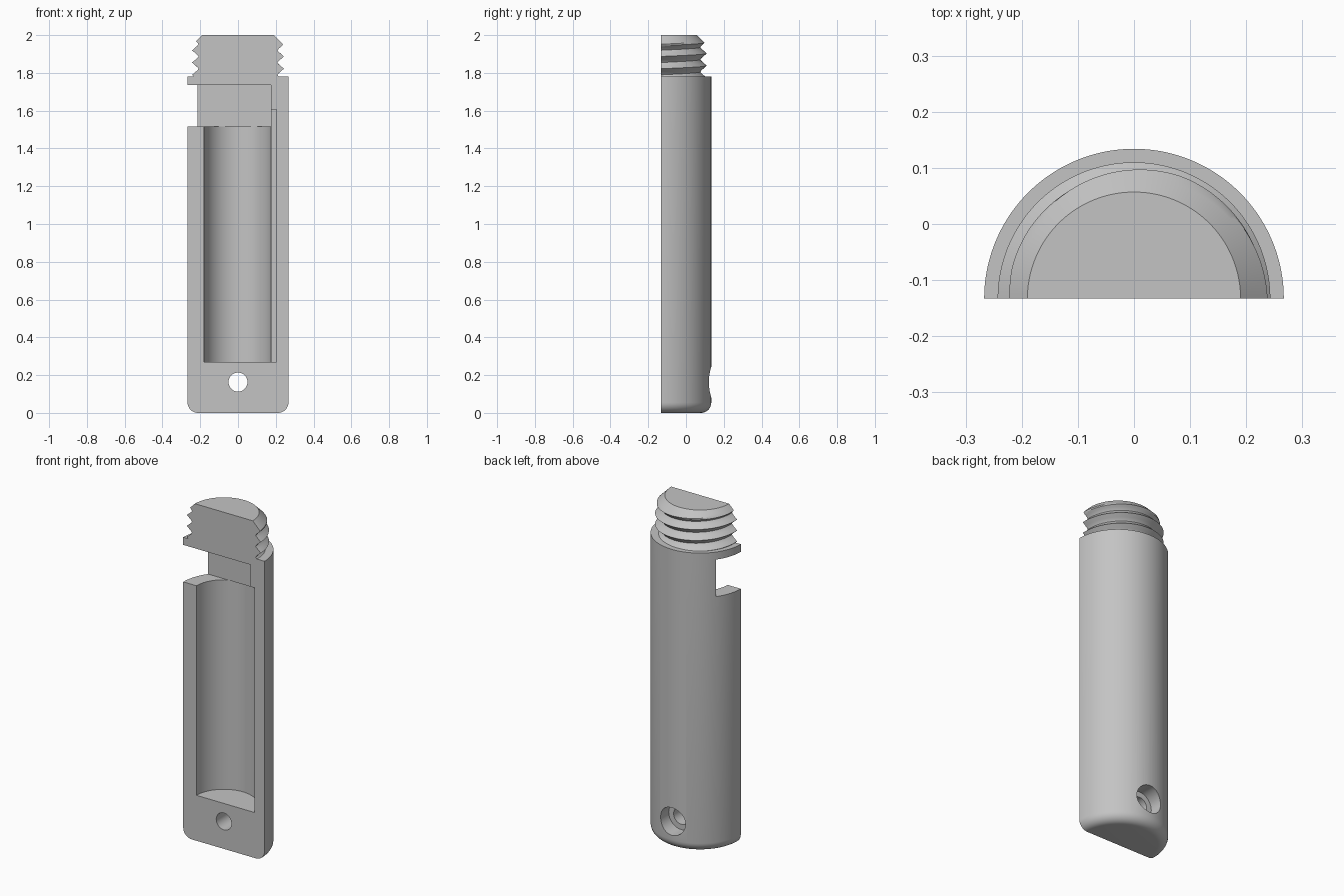
import bpy, bmesh, math
from mathutils import Matrix

cube = bpy.data.objects.get("Cube")
if cube:
    bpy.data.objects.remove(cube, do_unlink=True)

FRONT = -0.133      # plane of the flat split face
RADIUS = 0.267
STEPS = 72

grey = bpy.data.materials.new("plain_grey")
grey.use_nodes = True
grey.diffuse_color = (0.55, 0.55, 0.55, 1)
grey.node_tree.nodes["Principled BSDF"].inputs["Base Color"].default_value = (0.55, 0.55, 0.55, 1)


def finish(name, bm):
    bmesh.ops.remove_doubles(bm, verts=bm.verts, dist=1e-5)
    bmesh.ops.recalc_face_normals(bm, faces=bm.faces)
    mesh = bpy.data.meshes.new(name)
    bm.to_mesh(mesh)
    bm.free()
    mesh.materials.append(grey)
    obj = bpy.data.objects.new(name, mesh)
    bpy.context.collection.objects.link(obj)
    return obj


def half_turned(name, profile):
    """Sweep profile(angle) -> [(radius, z)] half way round, then close it."""
    bm = bmesh.new()
    cols = []
    for i in range(STEPS + 1):
        a = math.pi * i / STEPS
        cols.append([bm.verts.new((r * math.cos(a), FRONT + r * math.sin(a), z))
                     for r, z in profile(a)])
    for c, d in zip(cols, cols[1:]):
        for k in range(len(c) - 1):
            bm.faces.new((c[k], d[k], d[k + 1], c[k + 1]))
    bm.faces.new([c[0] for c in cols])
    bm.faces.new([c[-1] for c in cols])
    bm.faces.new(cols[0] + cols[-1][::-1])
    return finish(name, bm)


def box(name, x0, x1, y0, y1, z0, z1):
    bm = bmesh.new()
    bmesh.ops.create_cube(bm, size=1)
    bm.transform(Matrix.Translation(((x0 + x1) / 2, (y0 + y1) / 2, (z0 + z1) / 2))
                 @ Matrix.Diagonal((x1 - x0, y1 - y0, z1 - z0, 1)))
    return finish(name, bm)


def rod(name, radius, start, length, axis, sides=64):
    """Cylinder from start, running along +y or +z."""
    bm = bmesh.new()
    bmesh.ops.create_cone(bm, cap_ends=True, segments=sides, radius1=radius,
                          radius2=radius, depth=length)
    bm.transform(Matrix.Translation((0, 0, length / 2)))
    if axis == "y":
        bm.transform(Matrix.Rotation(-math.pi / 2, 4, "X"))
    bm.transform(Matrix.Translation(start))
    return finish(name, bm)


def cut(target, cutter):
    cutter.hide_render = True
    mod = target.modifiers.new("cut", "BOOLEAN")
    mod.operation = "DIFFERENCE"
    mod.solver = "EXACT"
    mod.object = cutter
    bpy.context.view_layer.objects.active = target
    bpy.ops.object.modifier_apply(modifier=mod.name)
    bpy.data.objects.remove(cutter, do_unlink=True)


# Half-round body with a rounded lower end
def body_profile(angle):
    f = 0.055
    arc = [math.pi / 2 * i / 8 for i in range(9)]
    return [(RADIUS - f + f * math.sin(t), f - f * math.cos(t)) for t in arc] + [(RADIUS, 1.78)]


body = half_turned("half_body", body_profile)

# Long round pocket, side notch and shallow wire channel
cut(body, rod("pocket_cutter", 0.18, (0, FRONT, 0.27), 1.245, "z", 96))
cut(body, box("notch_cutter", -0.4, 0.175, -0.3, FRONT + 0.158, 1.515, 1.735))
cut(body, box("channel_cutter", 0.1, 0.203, -0.3, FRONT + 0.04, 0.27, 1.605))

# Through hole with a wider recess at the back
cut(body, rod("hole_cutter", 0.05, (0, -0.3, 0.163), 0.6, "y"))
cut(body, rod("recess_cutter", 0.082, (0, 0.045, 0.163), 0.3, "y"))


# Helical screw thread with a chamfered top
def thread_profile(angle):
    pitch, crest, root = 0.065, 0.243, 0.209
    turn = angle / math.tau
    points = []
    for k in range(-30, 11):
        z = 1.952 + pitch * (k / 8 + turn)
        z = min(max(z, 1.78), 2.0)
        f = (z - 1.952) / pitch - turn
        away = 2 * abs(f - round(f))
        r = crest - (crest - root) * min(1, away * 1.1)
        points.append((min(r, 0.19 + (2 - z)), z))
    return points


thread = half_turned("screw_thread", thread_profile)

for obj in (body, thread):
    bpy.ops.object.select_all(action="DESELECT")
    obj.select_set(True)
    bpy.context.view_layer.objects.active = obj
    bpy.ops.object.shade_smooth_by_angle(angle=math.radians(25))
